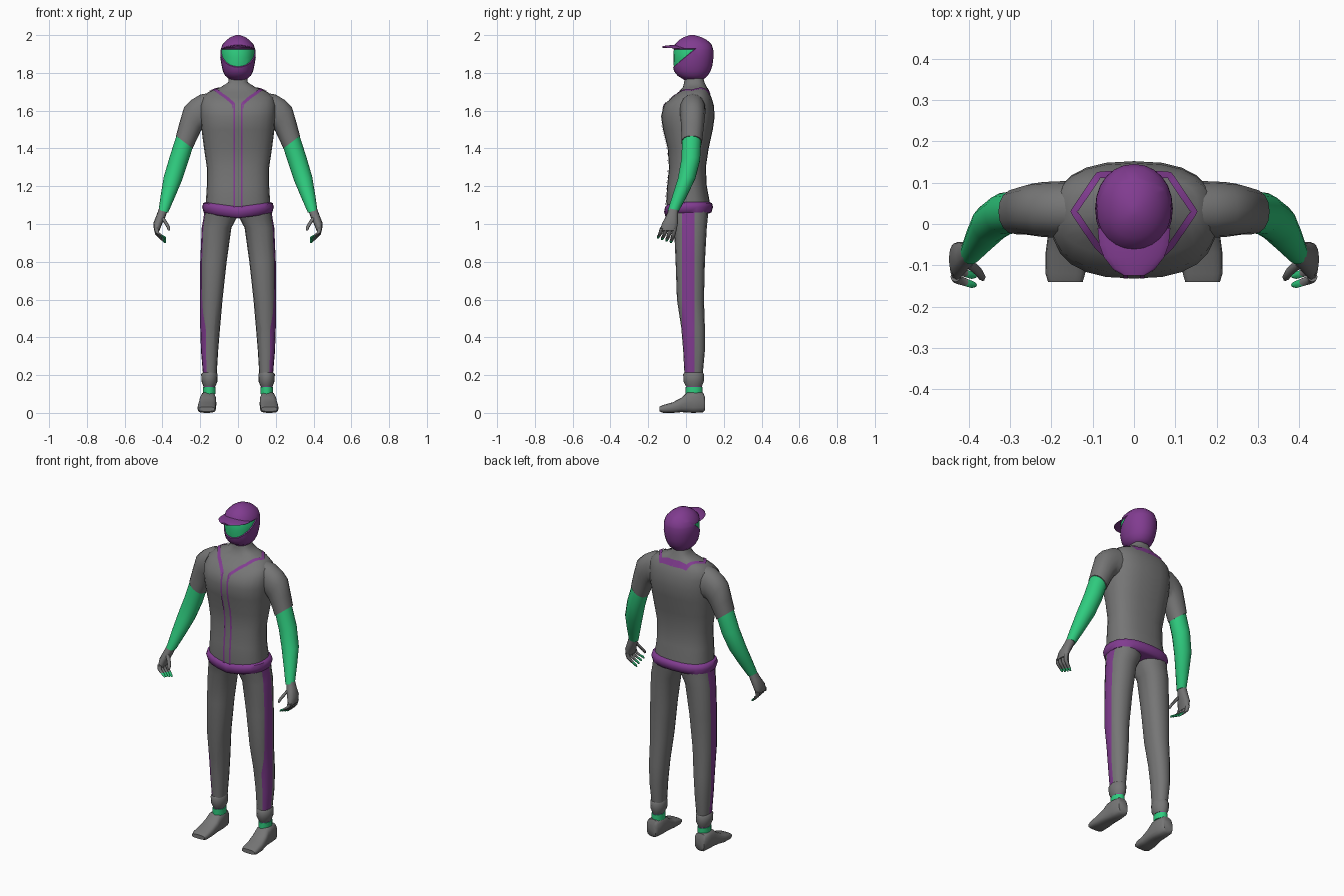
import bpy, bmesh, math
from mathutils import Vector as V
from mathutils.bvhtree import BVHTree

if "Cube" in bpy.data.objects:
    bpy.data.objects.remove(bpy.data.objects["Cube"])

GREY, PURPLE, GREEN = 0, 1, 2
mats = []
for name, col in (("grey cloth", (0.18, 0.18, 0.18)), ("purple", (0.22, 0.045, 0.28)),
                  ("green", (0.028, 0.60, 0.21))):
    m = bpy.data.materials.new(name)
    m.diffuse_color = (*col, 1)
    m.use_nodes = True
    m.node_tree.nodes["Principled BSDF"].inputs["Base Color"].default_value = m.diffuse_color
    mats.append(m)


def finish(bm, name, mirror, angle=50):
    me = bpy.data.meshes.new(name)
    bm.to_mesh(me)
    bm.free()
    ob = bpy.data.objects.new(name, me)
    bpy.context.collection.objects.link(ob)
    for m in mats:
        me.materials.append(m)
    bpy.ops.object.select_all(action='DESELECT')
    ob.select_set(True)
    bpy.context.view_layer.objects.active = ob
    bpy.ops.object.shade_smooth_by_angle(angle=math.radians(angle))
    if mirror:
        ob.modifiers.new("mirror", 'MIRROR').use_mirror_merge = False
    return ob


def loft(name, rings, mat=GREY, n=16, p=2.0, mirror=False, edit=None):
    """Skin closed superellipse rings, each given as (centre, half axis, half axis)."""
    bm = bmesh.new()
    loops = []
    for c, u, v in rings:
        loop = []
        for i in range(n):
            a = 2 * math.pi * i / n
            ca, sa = math.cos(a), math.sin(a)
            ca = math.copysign(abs(ca) ** (2 / p), ca)
            sa = math.copysign(abs(sa) ** (2 / p), sa)
            loop.append(bm.verts.new(c + u * ca + v * sa))
        loops.append(loop)
    for a, b in zip(loops, loops[1:]):
        for i in range(n):
            j = (i + 1) % n
            bm.faces.new((a[i], a[j], b[j], b[i]))
    bm.faces.new(loops[0])
    bm.faces.new(loops[-1])
    bmesh.ops.recalc_face_normals(bm, faces=bm.faces)
    for f in bm.faces:
        f.material_index = mat
    if edit:
        edit(bm)
    return finish(bm, name, mirror)


def level(z, x0, x1, y0, y1):
    """Horizontal ring from its bounds."""
    return V(((x0 + x1) / 2, (y0 + y1) / 2, z)), V(((x1 - x0) / 2, 0, 0)), V((0, (y1 - y0) / 2, 0))


def limb(ox, oz, ix, iz, y, ry):
    """Limb ring from its outer and inner outline points."""
    o, i = V((ox, y, oz)), V((ix, y, iz))
    return (o + i) / 2, (o - i) / 2, V((0, ry, 0))


def upright(y, x0, x1, z0, z1):
    """Ring facing y from its bounds."""
    return V(((x0 + x1) / 2, y, (z0 + z1) / 2)), V(((x1 - x0) / 2, 0, 0)), V((0, 0, (z1 - z0) / 2))


def cut(bm, co, no):
    bmesh.ops.bisect_plane(bm, geom=bm.verts[:] + bm.edges[:] + bm.faces[:],
                           dist=1e-5, plane_co=co, plane_no=no)


# Jersey and neck
torso = loft("jersey", [level(z, -r, r, a, b) for z, r, a, b in (
    (1.06, .17, -.10, .125), (1.12, .17, -.105, .125), (1.2, .165, -.10, .11),
    (1.3, .165, -.09, .105), (1.4, .18, -.097, .12), (1.5, .193, -.122, .142),
    (1.57, .2, -.132, .152), (1.63, .2, -.118, .147), (1.67, .19, -.075, .135),
    (1.70, .155, -.038, .12), (1.725, .09, -.016, .11), (1.75, .052, -.01, .098),
    (1.80, .045, 0, .085))], n=24, p=2.5)

# Sleeves
sleeve = loft("sleeve", [limb(*r) for r in (
    (.12, 1.70, .12, 1.50, .035, .07), (.20, 1.685, .19, 1.505, .035, .068),
    (.25, 1.655, .198, 1.49, .035, .066), (.285, 1.62, .205, 1.475, .035, .063),
    (.31, 1.535, .222, 1.44, .033, .058), (.328, 1.467, .24, 1.40, .03, .055))],
    n=16, p=2.2, mirror=True)

# Forearms
loft("forearm", [limb(*r) for r in (
    (.322, 1.48, .238, 1.41, .03, .051), (.362, 1.355, .265, 1.325, .025, .051),
    (.393, 1.25, .297, 1.23, .003, .047), (.408, 1.16, .335, 1.14, -.033, .039),
    (.42, 1.075, .37, 1.06, -.068, .03))], GREEN, 14, mirror=True)

# Hands
loft("palm", [limb(*r) for r in (
    (.417, 1.085, .373, 1.07, -.066, .025), (.432, 1.045, .385, 1.035, -.075, .032),
    (.448, 1.005, .402, 1.0, -.085, .042), (.445, .965, .418, .96, -.095, .043))],
    n=12, p=2.3, mirror=True)


def green_tip(bm):
    for f in bm.faces:
        if f.calc_center_median().x < .402:
            f.material_index = GREEN


def digit(name, pts, edit=None):
    radii = (.012, .011, .010, .009, .005)
    loft(name, [(V(q), V((r, 0, 0)), V((0, r, 0))) for q, r in zip(pts, radii)],
         n=8, mirror=True, edit=edit)


for k, y in enumerate((-.06, -.083, -.106, -.128)):
    up = .008 * k
    digit("finger", [(.432, y, .975), (.428, y - .006, .945 + up * .4), (.41, y - .012, .925 + up * .7),
                     (.393, y - .018, .91 + up), (.385, y - .02, .9 + up)], green_tip)
digit("thumb", [(.402, -.095, 1.035), (.388, -.105, 1.015), (.375, -.117, .995),
                (.368, -.128, .98), (.366, -.133, .966)])


# Trouser legs with a side stripe
def side_stripe(bm):
    for y in (-.02, .045):
        cut(bm, (0, y, 0), (0, 1, 0))
    for f in bm.faces:
        c = f.calc_center_median()
        if -.02 < c.y < .045 and f.normal.x > .3:
            f.material_index = PURPLE


loft("trouser_leg", [level(*r) for r in (
    (1.085, .0, .175, -.09, .12), (1.03, .008, .183, -.075, .115), (.98, .035, .192, -.063, .11),
    (.8, .06, .2, -.055, .1), (.6, .082, .2, -.048, .095), (.45, .095, .2, -.025, .1),
    (.33, .105, .196, -.015, .1), (.2, .113, .185, -.008, .088))],
    n=16, p=2.3, mirror=True, edit=side_stripe)

# Ankle cuffs, socks and shoes
loft("cuff", [level(*r) for r in (
    (.215, .113, .187, -.008, .088), (.205, .108, .195, -.015, .095),
    (.165, .109, .193, -.013, .094), (.14, .12, .183, 0, .084))], n=16, mirror=True)
loft("sock_top", [level(z, .122, .182, .002, .084) for z in (.155, .132)], PURPLE, mirror=True)
loft("sock_band", [level(z, .118, .186, -.002, .087) for z in (.136, .1)], GREEN, mirror=True)
loft("shoe", [upright(*r) for r in (
    (.1, .13, .19, .012, .085), (.09, .122, .197, .003, .108), (.04, .117, .2, 0, .114),
    (.005, .115, .203, .002, .108), (-.025, .115, .208, .004, .08), (-.07, .116, .214, 0, .056),
    (-.12, .118, .214, 0, .042), (-.14, .124, .208, .008, .032))], n=16, p=3, mirror=True)


# Belt, dipping at the front
def dip(bm):
    for v in bm.verts:
        if v.co.y < 0:
            v.co.z -= .025 * max(0, 1 - abs(v.co.x) / .18)


loft("belt", [level(z, -r, r, a, b) for z, r, a, b in (
    (1.055, .165, -.095, .12), (1.062, .182, -.108, .135), (1.09, .19, -.116, .143),
    (1.11, .184, -.112, .138), (1.118, .167, -.1, .122))], PURPLE, 24, 2.5, edit=dip)


# Helmet with a recessed face opening
def face_opening(bm):
    slant = V((0, -.82, 1)).normalized()
    low = V((0, -.07, 1.828))
    cut(bm, (0, 0, 1.928), (0, 0, 1))
    cut(bm, low, slant)
    face = [f for f in bm.faces if f.calc_center_median().z < 1.928
            and (f.calc_center_median() - low).dot(slant) > 0 and f.calc_center_median().y < .05]
    rim = bmesh.ops.inset_region(bm, faces=face, thickness=.003, depth=-.005)["faces"]
    for f in face:
        f.material_index = GREEN
    for f in rim:
        f.material_index = PURPLE


loft("helmet", [level(z, -r, r, a, b) for z, r, a, b in (
    (1.762, .042, -.008, .088), (1.785, .068, -.045, .115), (1.81, .08, -.064, .13),
    (1.84, .087, -.07, .14), (1.88, .094, -.071, .145), (1.92, .093, -.07, .145),
    (1.95, .083, -.06, .136), (1.975, .06, -.035, .11), (1.99, .038, -.01, .08),
    (2.0, .01, .02, .045))], PURPLE, 24, 2.1, edit=face_opening)


# Helmet peak, drooping at the sides
def droop(bm):
    for v in bm.verts:
        v.co.z -= 2 * v.co.x ** 2


loft("peak", [upright(y, -w, w, z - .005, z + .005) for y, w, z in (
    (-.01, .088, 1.942), (-.05, .084, 1.943), (-.08, .073, 1.942),
    (-.11, .05, 1.939), (-.125, .025, 1.936))], PURPLE, 20, edit=droop)

# Purple piping laid on the jersey
verts, polys = [], []
for ob in (torso, sleeve):
    base = len(verts)
    verts += [v.co.copy() for v in ob.data.vertices]
    polys += [[base + i for i in p.vertices] for p in ob.data.polygons]
surface = BVHTree.FromPolygons(verts, polys)


def piping(name, corners, width, d):
    pts = []
    for a, b in zip(corners, corners[1:]):
        pts += [V(a).lerp(V(b), k / 12) for k in range(12)]
    pts.append(V(corners[-1]))
    bm = bmesh.new()
    rows = []
    for i, q in enumerate(pts):
        t = pts[min(i + 1, len(pts) - 1)] - pts[max(i - 1, 0)]
        side = t.cross(d).normalized() * width / 2
        hits = [surface.ray_cast(q + s * side - d * 3, d) for s in (-1, 1)]
        if all(h[0] is not None for h in hits):
            rows.append([bm.verts.new(h[0] - d * .003 + (h[1] if h[1].dot(d) < 0 else -h[1]) * .002)
                         for h in hits])
    for a, b in zip(rows, rows[1:]):
        f = bm.faces.new((a[0], a[1], b[1], b[0]))
        f.material_index = PURPLE
        f.normal_update()
        if f.normal.dot(d) > 0:
            f.normal_flip()
    finish(bm, name, True)


piping("collar_piping", [(0, .122, 0), (.085, .117, 0), (.145, .03, 0), (.09, -.05, 0),
                         (.022, -.116, 0)], .016, V((0, 0, -1)))
piping("front_piping", [(.02, 0, 1.635), (.02, 0, 1.08)], .01, V((0, 1, 0)))
